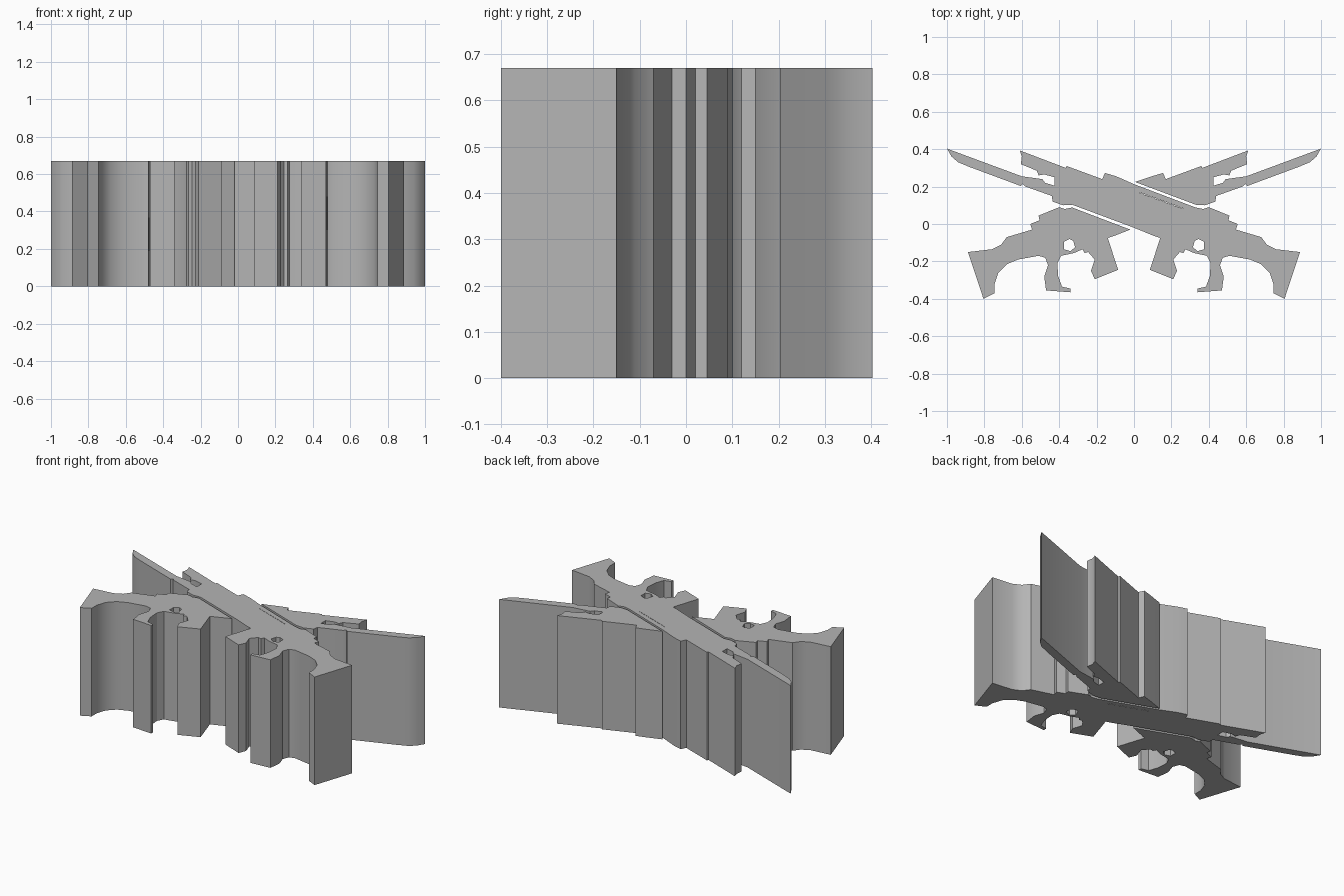
import bpy
from mathutils import Vector

cube = bpy.data.objects.get("Cube")
if cube:
    bpy.data.objects.remove(cube, do_unlink=True)

HEIGHT = 0.67
UNIT = 0.01  # profiles are drawn in hundredths

grey = bpy.data.materials.new("plain grey")
grey.use_nodes = True
colour = (0.46, 0.46, 0.46, 1)
grey.diffuse_color = colour
grey.node_tree.nodes["Principled BSDF"].inputs["Base Color"].default_value = colour


def mirror(points):
    """Flip a profile left to right."""
    return [(-x, y) for x, y in points]


def extrude_outline(name, outline, holes=()):
    """Make an upright prism from a closed outline with optional holes."""
    curve = bpy.data.curves.new(name, "CURVE")
    curve.dimensions = "2D"
    curve.fill_mode = "BOTH"
    curve.extrude = HEIGHT / 2
    for loop in (outline, *holes):
        spline = curve.splines.new("POLY")
        spline.points.add(len(loop) - 1)
        for point, (x, y) in zip(spline.points, loop):
            point.co = (x * UNIT, y * UNIT, 0, 1)
        spline.use_cyclic_u = True
    obj = bpy.data.objects.new(name, curve)
    bpy.context.collection.objects.link(obj)
    obj.location.z = HEIGHT / 2
    bpy.ops.object.select_all(action="DESELECT")
    obj.select_set(True)
    bpy.context.view_layer.objects.active = obj
    bpy.ops.object.convert(target="MESH")
    obj = bpy.context.object
    # Weld the caps to the walls
    bpy.ops.object.mode_set(mode="EDIT")
    bpy.ops.mesh.select_all(action="SELECT")
    bpy.ops.mesh.remove_doubles(threshold=0.0002)
    bpy.ops.mesh.normals_make_consistent(inside=False)
    bpy.ops.object.mode_set(mode="OBJECT")
    obj.data.materials.clear()
    obj.data.materials.append(grey)
    bpy.ops.object.shade_smooth_by_angle(angle=0.5)
    return obj


# Barrel top, muzzle, blade slot and blade, from the middle out and back
barrel = [
    (9.5, 25.5), (15.5, 27.3), (17, 24), (36, 31), (36.5, 30), (61, 39.3),
    (60, 36), (60.5, 32), (52, 28.5), (51, 26), (48, 26.5), (42.5, 25),
    (42.5, 20.5), (47.5, 22), (49, 24), (60, 25.5),
]
blade = [
    (100, 40.3), (97.5, 36), (94, 33), (88, 30.5), (60.5, 20.3), (59.5, 21.5),
    (58, 20), (44, 15), (43.5, 12), (38, 10), (33, 10.3),
]

# Receiver top, sights and butt, from the middle out
stock = [
    (33, 8.8), (37, 8), (40, 9), (51, 4.5), (50.5, 2), (55.5, 0), (54.5, -3),
    (68, -7), (71, -11), (76, -13.5), (88.8, -15), (80.5, -40), (74.5, -37),
    (74.5, -32), (72.5, -26), (68, -21.5), (62, -19), (51, -17),
]
# Grip, trigger guard and magazine, back to the middle
grip = [
    (47.5, -18), (46, -22), (48, -28), (47, -35.5), (34, -36.5), (34, -34.5),
    (38.5, -33.5), (40.5, -28), (41, -21), (39, -17), (32, -15.5), (27.5, -13.5),
    (26.5, -15.5), (24.5, -15), (21, -19), (23, -25), (21, -29.5), (8.5, -24.5),
    (14, -7.5), (11, -6.5),
]
trigger_hole = [
    (32.5, -9), (34.5, -8), (37.5, -9.5), (37.5, -13.5), (34, -14.5), (31.5, -12.5),
]

# Fine row of slits along the upper receiver
start, end = Vector((3, 16.8)), Vector((27, 8))
along = (end - start).normalized()
across = along.orthogonal() * 0.15
slits = []
for i in range(12):
    a = start.lerp(end, i / 12)
    b = a + along * 1.4
    slits.append([a + across, b + across, b - across, a - across])

# Whole rifle lying in front
extrude_outline(
    "front_rifle",
    mirror(reversed(barrel + blade)) + [(0, 21.3)] + stock + grip + [(0, -2)],
    [trigger_hole, *slits],
)

# Crossing rifle, cut in two by the front one
extrude_outline("rear_rifle_barrel", barrel + blade + [(0.5, 22.5)])
extrude_outline("rear_rifle_stock", mirror(stock + grip + [(2, -3)]), [mirror(trigger_hole)])
